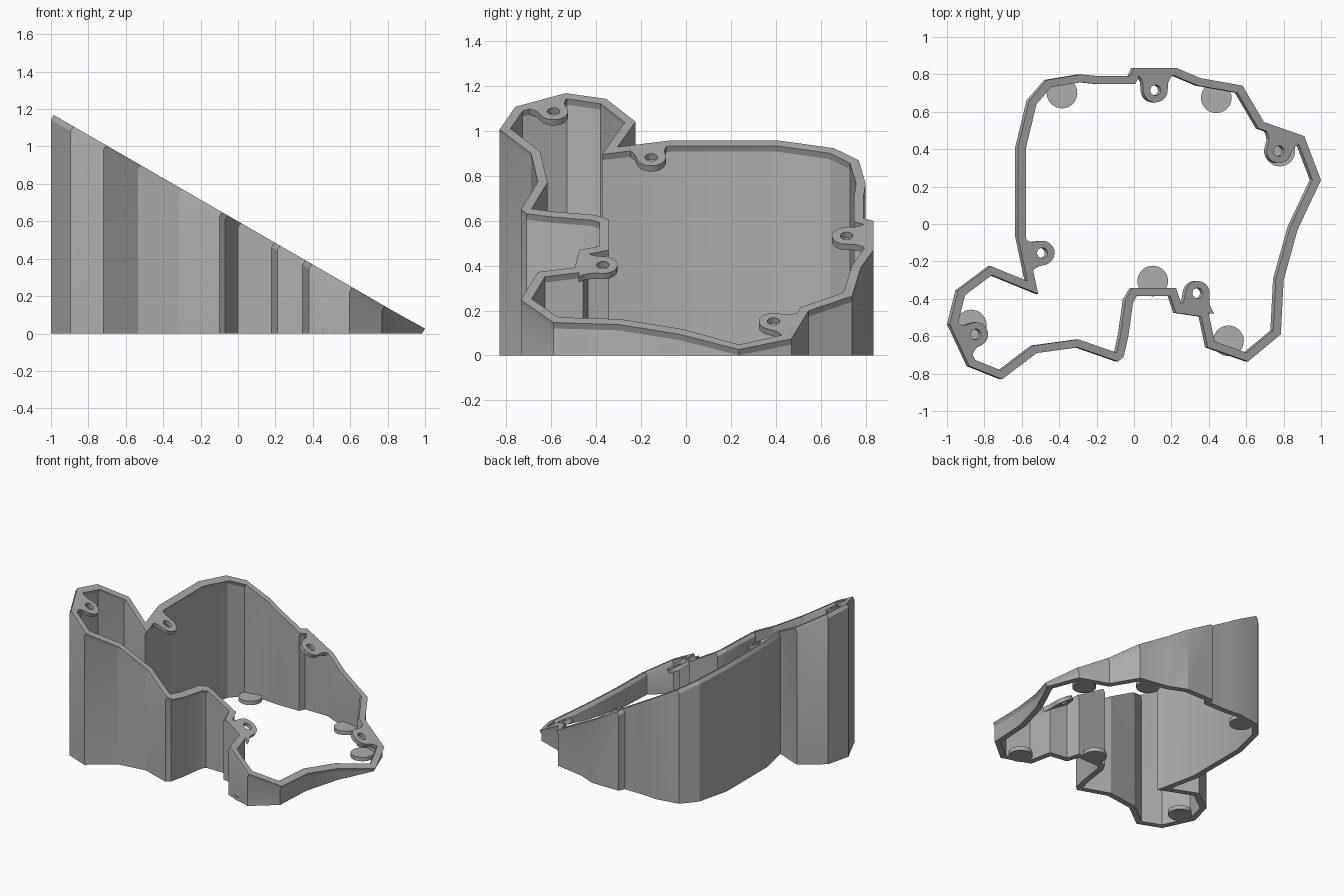
import bpy, bmesh, math
from mathutils import Vector

cube = bpy.data.objects.get("Cube")
if cube:
    bpy.data.objects.remove(cube)

grey = bpy.data.materials.new("plain_grey")
grey.use_nodes = True
grey.diffuse_color = (0.42, 0.42, 0.42, 1)
grey.node_tree.nodes["Principled BSDF"].inputs["Base Color"].default_value = (0.42, 0.42, 0.42, 1)

TILT = math.radians(30)
RIM = 0.03                                   # rim thickness, square to the slope
WALL = 0.042
LIFT = Vector((math.sin(TILT), 0, math.cos(TILT))) * RIM


def on_slope(p):
    """Point on the underside of the sloping rim."""
    return Vector((p[0], p[1], max(0.0005, 0.565 - math.tan(TILT) * p[0])))


def inset(points, dist):
    """Mitred inward offset of a counter-clockwise outline."""
    result = []
    for i, p in enumerate(points):
        a = (p - points[i - 1]).normalized()
        b = (points[(i + 1) % len(points)] - p).normalized()
        na, nb = Vector((-a.y, a.x)), Vector((-b.y, b.x))
        result.append(p + (na + nb) * dist / (1 + na.dot(nb)))
    return result


def ring_solid(name, outer, inner, levels):
    """Closed tube from matching outer and inner loops, through several levels."""
    bm = bmesh.new()
    loops = []
    for level in levels:
        loops.append([bm.verts.new(level(p)) for p in outer])
    for level in reversed(levels):
        loops.append([bm.verts.new(level(p)) for p in inner])
    n = len(outer)
    for k, loop in enumerate(loops):
        following = loops[(k + 1) % len(loops)]
        for i in range(n):
            j = (i + 1) % n
            bm.faces.new((loop[i], loop[j], following[j], following[i]))
    finish(name, bm)


def finish(name, bm):
    bmesh.ops.recalc_face_normals(bm, faces=bm.faces)
    mesh = bpy.data.meshes.new(name)
    bm.to_mesh(mesh)
    bm.free()
    mesh.materials.append(grey)
    obj = bpy.data.objects.new(name, mesh)
    bpy.context.collection.objects.link(obj)
    bpy.ops.object.select_all(action='DESELECT')
    obj.select_set(True)
    bpy.context.view_layer.objects.active = obj
    bpy.ops.object.shade_smooth_by_angle(angle=math.radians(22))


def floor(p):
    return Vector((p[0], p[1], 0))


def rim_top(p):
    return on_slope(p) + LIFT


# Housing wall with its sloping rim
outline = [Vector(p) for p in (
    (0.985, 0.235), (0.895, 0.47), (0.68, 0.545), (0.565, 0.74), (0.34, 0.78),
    (0.21, 0.835), (-0.015, 0.835), (-0.035, 0.79), (-0.2, 0.79), (-0.3, 0.8),
    (-0.48, 0.77), (-0.575, 0.66), (-0.635, 0.41), (-0.635, -0.07), (-0.585, -0.305),
    (-0.78, -0.225), (-0.955, -0.355), (-1.0, -0.535), (-0.895, -0.76), (-0.72, -0.83),
    (-0.535, -0.69), (-0.315, -0.66), (-0.1, -0.735), (-0.07, -0.71), (-0.045, -0.6),
    (-0.02, -0.42), (0, -0.385), (0.18, -0.385), (0.21, -0.475), (0.345, -0.495),
    (0.38, -0.66), (0.595, -0.735), (0.77, -0.59), (0.785, -0.3), (0.86, -0.03))]
ring_solid("housing_wall", outline, inset(outline, WALL), [floor, on_slope, rim_top])


# Screw lugs on the rim: round tip flaring into the wall, with a through hole
def lug(name, x, y, toward, depth, half, radius=0.065, hole=0.028):
    v = Vector(toward).normalized()
    u = Vector((v.y, -v.x))
    shape = [(radius * math.cos(t), radius * math.sin(t))
             for t in (math.pi + math.pi * i / 14 for i in range(15))]
    flare = [(radius + (half - radius) * s ** 2, depth * (0.2 + 0.8 * s))
             for s in (0.25, 0.5, 0.75, 1)]
    shape += flare + [(half * k / 3, depth) for k in (2, 1, 0, -1, -2)]
    shape += [(-a, b) for a, b in reversed(flare)]
    centre = Vector((x, y))
    outer, inner = [], []
    for a, b in shape:
        d = u * a + v * b
        outer.append(centre + d)
        inner.append(centre + d.normalized() * hole)
    ring_solid(name, outer, inner, [on_slope, rim_top])


lug("back_lug", 0.1, 0.715, (0, 1), 0.1, 0.11)
lug("left_corner_lug", 0.76, 0.39, (0.33, 0.94), 0.09, 0.11)
lug("front_lug", 0.325, -0.37, (-0.1, -1), 0.1, 0.1)
lug("right_lug", -0.505, -0.155, (-1, -0.2), 0.09, 0.1)
lug("right_corner_lug", -0.86, -0.59, (-0.91, -0.42), 0.07, 0.1)

# Round feet along the base
feet = [(-0.385, 0.7), (0.44, 0.675), (0.1, -0.305), (0.505, -0.625),
        (0.78, 0.39), (-0.87, -0.54)]
for i, (x, y) in enumerate(feet):
    bm = bmesh.new()
    bmesh.ops.create_cone(bm, cap_ends=True, segments=32, radius1=0.082, radius2=0.082, depth=RIM)
    bmesh.ops.translate(bm, verts=bm.verts, vec=(x, y, RIM / 2))
    finish("base_foot_%d" % (i + 1), bm)
